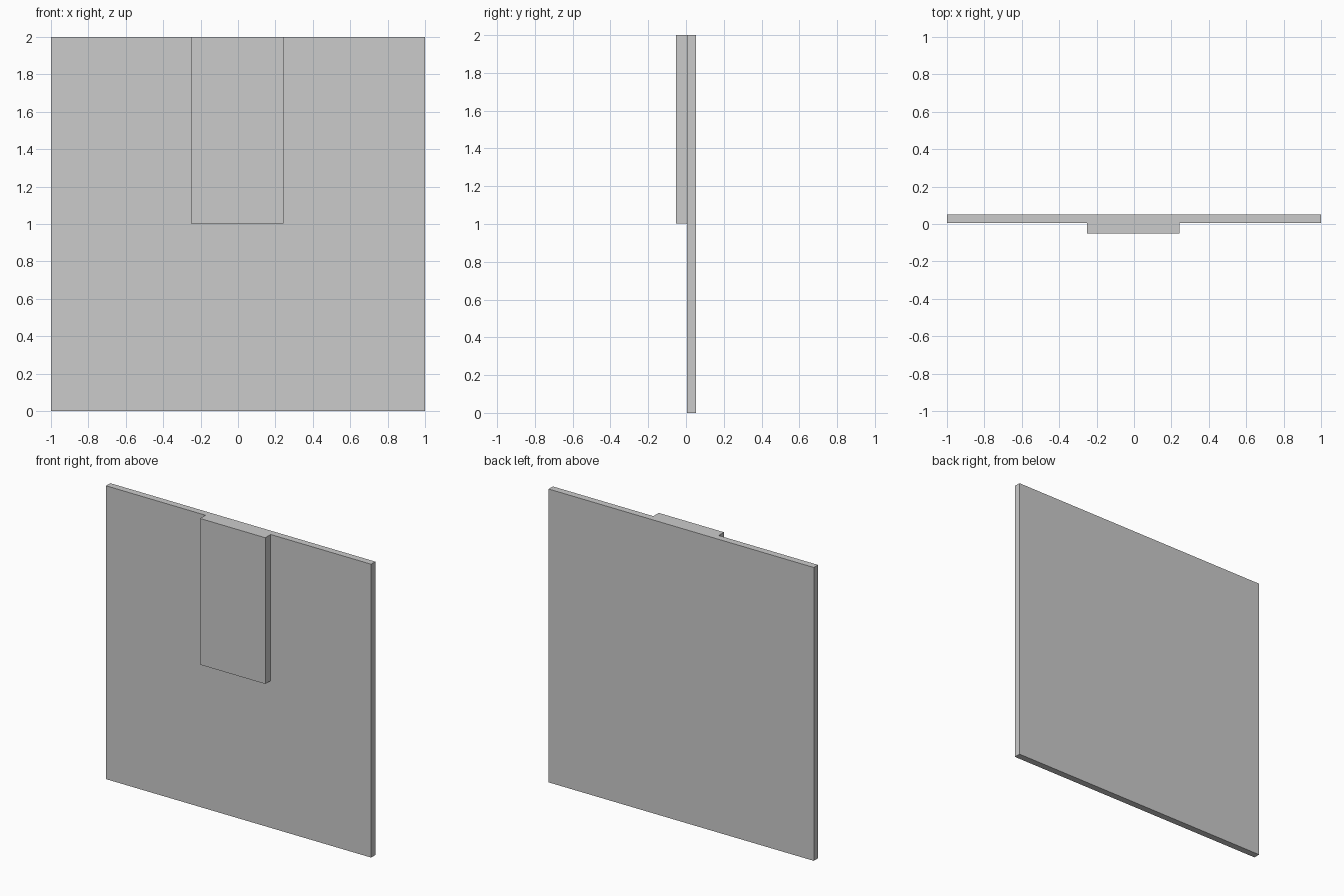
import bpy

if "Cube" in bpy.data.objects:
    bpy.data.objects.remove(bpy.data.objects["Cube"])


def box(name, lo, hi):
    """Axis-aligned box between two corners."""
    bpy.ops.mesh.primitive_cube_add(size=1)
    ob = bpy.context.object
    ob.name = name
    for v in ob.data.vertices:
        v.co = [hi[i] if v.co[i] > 0 else lo[i] for i in range(3)]
    return ob


# Square back panel
panel = box("panel", (-1, 0.006, 0), (1, 0.052, 2))

# Raised strip on the front, flush with the panel's top edge
strip = box("raised_strip", (-0.25, -0.052, 1.003), (0.242, 0.03, 2))

# Fuse the strip into the panel so the top is one continuous face
fuse = panel.modifiers.new("fuse_strip", 'BOOLEAN')
fuse.operation = 'UNION'
fuse.solver = 'EXACT'
fuse.object = strip
bpy.context.view_layer.objects.active = panel
bpy.ops.object.modifier_apply(modifier=fuse.name)
bpy.data.objects.remove(strip)
